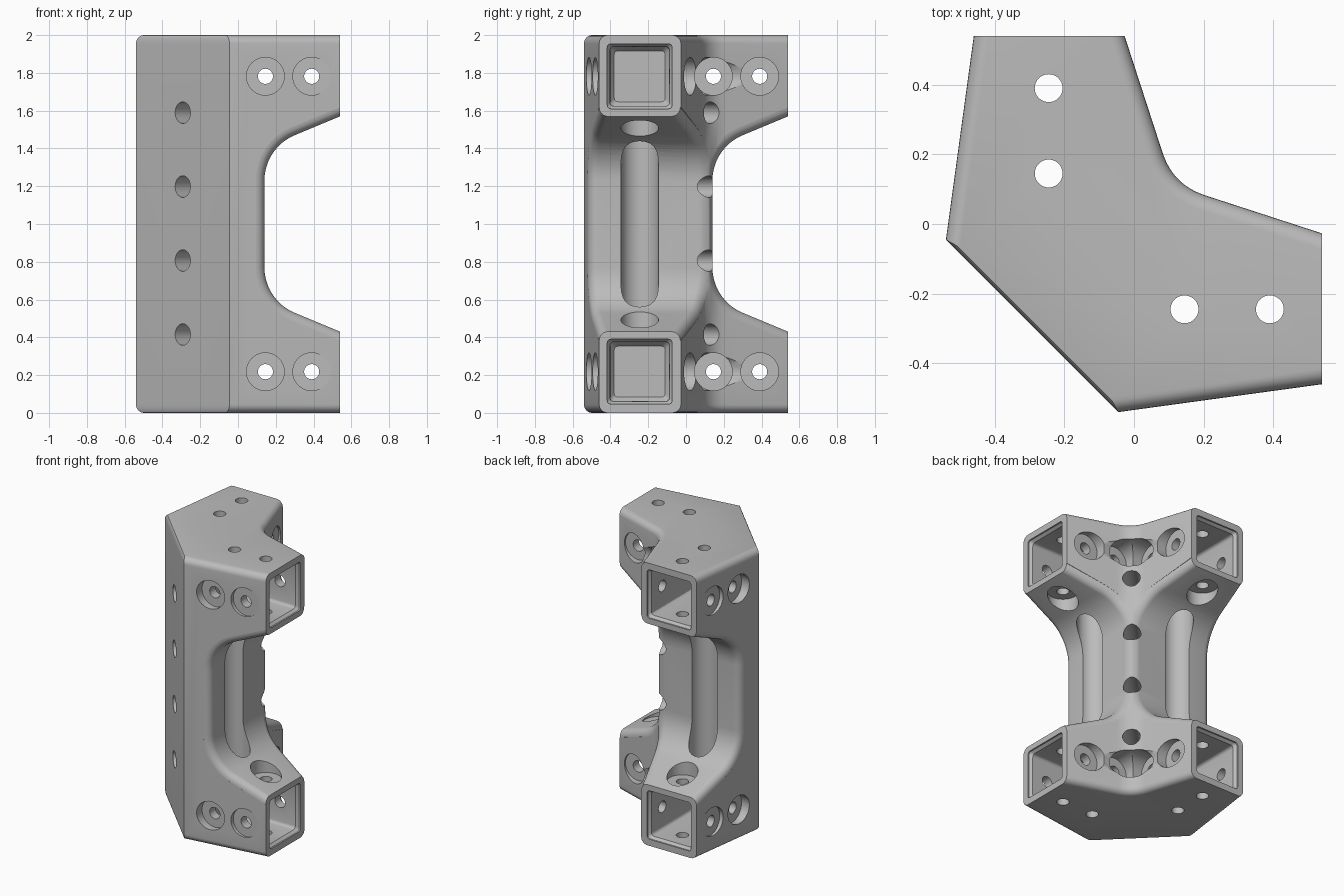
import bpy, bmesh
from math import sin, cos, pi, radians
from mathutils import Vector, geometry

HEIGHT, END, FILLET, STEPS = 2.0, 0.54, 0.045, 6
PITCH = (0.145, 0.39)          # screw positions along each arm
AXIS, LOW = -0.245, 0.218      # arm centre line and lower arm height
LEVELS = (LOW, HEIGHT - LOW)

cube = bpy.data.objects.get("Cube")
if cube:
    bpy.data.objects.remove(cube, do_unlink=True)


def loft(name, rings, swap=False):
    """Closed solid through rings of equal length; swap mirrors it over x = y."""
    bm = bmesh.new()
    rows = [[bm.verts.new((p[1], p[0], p[2]) if swap else p) for p in ring] for ring in rings]
    n = len(rows[0])
    for a, b in zip(rows, rows[1:]):
        for i in range(n):
            j = (i + 1) % n
            bm.faces.new((a[i], a[j], b[j], b[i]))
    bm.faces.new(rows[0])
    bm.faces.new(rows[-1])
    bmesh.ops.recalc_face_normals(bm, faces=bm.faces)
    mesh = bpy.data.meshes.new(name)
    bm.to_mesh(mesh)
    bm.free()
    obj = bpy.data.objects.new(name, mesh)
    bpy.context.collection.objects.link(obj)
    return obj


def inset(poly, weights, dist):
    """Move each edge of a counter-clockwise outline inwards by its weight."""
    out, n = [], len(poly)
    normals = []
    for i in range(n):
        d = (poly[(i + 1) % n] - poly[i]).normalized()
        normals.append(Vector((-d.y, d.x)))
    for i in range(n):
        a, b = normals[i - 1], normals[i]
        da, db = weights[i - 1] * dist, weights[i] * dist
        det = a.x * b.y - a.y * b.x
        if abs(det) < 1e-4:
            move = b * db
        else:
            move = Vector((da * b.y - db * a.y, a.x * db - b.x * da)) / det
        out.append(poly[i] + move)
    return out


def bezier(a, h1, h2, b, count):
    pts = [Vector((*p, 0)) for p in (a, h1, h2, b)]
    return [Vector((p[0], p[1])) for p in geometry.interpolate_bezier(*pts, count)]


def fillet():
    """Pairs of depth and inset along a quarter round."""
    angles = [k * pi / 2 / STEPS for k in range(STEPS + 1)]
    return [(FILLET * (1 - cos(t)), FILLET * (1 - sin(t))) for t in angles]


def cut(body, cutter):
    cutter.hide_render = True
    bpy.context.view_layer.objects.active = body
    mod = body.modifiers.new("cut", 'BOOLEAN')
    mod.operation, mod.solver, mod.object = 'DIFFERENCE', 'EXACT', cutter
    bpy.ops.object.modifier_apply(modifier=mod.name)
    mesh = cutter.data
    bpy.data.objects.remove(cutter, do_unlink=True)
    bpy.data.meshes.remove(mesh)


def drill(body, start, end, radius, swap=False):
    start, end = Vector(start), Vector(end)
    axis = (end - start).normalized()
    u = axis.orthogonal().normalized()
    v = axis.cross(u)
    angles = [2 * pi * k / 40 for k in range(40)]
    rings = [[c + radius * (u * cos(t) + v * sin(t)) for t in angles] for c in (start, end)]
    cut(body, loft("drill", rings, swap))


# Corner block: L-shaped outline with rounded top and bottom rims
inner_corner = bezier((0.205, 0.082), (0.143, 0.102), (0.102, 0.143), (0.082, 0.205), 12)
outline = [Vector(p) for p in ((-0.54, -0.045), (-0.045, -0.54), (END, -0.46), (END, -0.027))]
outline += inner_corner + [Vector((-0.027, END)), Vector((-0.46, END))]
weights = [0.3, 1, 0] + [1] * (len(inner_corner) + 1) + [0, 1]
levels = [(z, d) for z, d in fillet()]
levels += [(HEIGHT - z, d) for z, d in reversed(fillet())]
body = loft("corner_bracket", [[(p.x, p.y, z) for p in inset(outline, weights, d)]
                               for z, d in levels])


# Waist recess between the arms, flared to round its rims
def outer_wall(x):
    return -0.54 + (x + 0.045) * 0.137


def inner_wall(x):
    return 0.1125 + (0.1125 - x) / 3 + 3.8 * max(0, 0.205 - x) ** 2


upper = [Vector((0.9, 1.72))] + bezier((0.30, 1.47), (0.203, 1.43), (0.14, 1.335), (0.14, 1.23), 12)
waist = upper + [Vector((p.x, HEIGHT - p.y)) for p in reversed(upper)]
waist_weights = [1] * (len(waist) - 1) + [0]


def waist_ring(offset, wall):
    return [(p.x, wall(p.x), p.y) for p in inset(waist, waist_weights, -offset)]


for swap in (False, True):
    rings = [waist_ring(FILLET, lambda x: -0.9)]
    rings += [waist_ring(o, lambda x: outer_wall(x) + d) for d, o in fillet()]
    rings += [waist_ring(o, lambda x: inner_wall(x) - d) for d, o in reversed(fillet())]
    rings.append(waist_ring(FILLET, lambda x: 0.7))
    cut(body, loft("waist", rings, swap))


# Square tube sockets with a chamfered mouth and softened floor
def socket_ring(x, half, z, radius=0.02):
    ring = []
    for k, (sy, sz) in enumerate(((1, 1), (-1, 1), (-1, -1), (1, -1))):
        for step in range(4):
            t = (k + step / 3) * pi / 2
            ring.append((x, AXIS + sy * (half - radius) + radius * cos(t),
                         z + sz * (half - radius) + radius * sin(t)))
    return ring


for swap in (False, True):
    for z in LEVELS:
        stations = ((0.7, 0.172), (0.53, 0.172), (0.51, 0.158), (0.06, 0.156), (0.03, 0.135))
        cut(body, loft("socket", [socket_ring(x, h, z) for x, h in stations], swap))

# Screw holes with counterbores on every accessible side of the arms
SCREW, HEAD, REACH = 0.04, 0.1, 0.222
for swap in (False, True):
    for x in PITCH:
        drill(body, (x, AXIS, LOW + REACH), (x, AXIS, HEIGHT - LOW - REACH), HEAD, swap)
        drill(body, (x, AXIS, -0.2), (x, AXIS, HEIGHT + 0.2), SCREW, swap)
        for z in LEVELS:
            drill(body, (x, -0.9, z), (x, AXIS - REACH, z), HEAD, swap)
            drill(body, (x, AXIS + REACH, z), (x, 0.8, z), HEAD, swap)
            drill(body, (x, -0.8, z), (x, 0.9, z), SCREW, swap)

# Diagonal holes through the chamfered corner
for k in range(4):
    z = 0.415 + 0.3915 * k
    drill(body, (-0.8, -0.8, z), (0.6, 0.6, z), 0.057)

# Material and shading
grey = bpy.data.materials.new("plain grey")
grey.use_nodes = True
colour = (0.5, 0.5, 0.5, 1)
grey.diffuse_color = colour
grey.node_tree.nodes["Principled BSDF"].inputs["Base Color"].default_value = colour
body.data.materials.clear()
body.data.materials.append(grey)
for face in body.data.polygons:
    face.material_index = 0

bpy.ops.object.select_all(action='DESELECT')
body.select_set(True)
bpy.context.view_layer.objects.active = body
bpy.ops.object.shade_smooth_by_angle(angle=radians(30))
